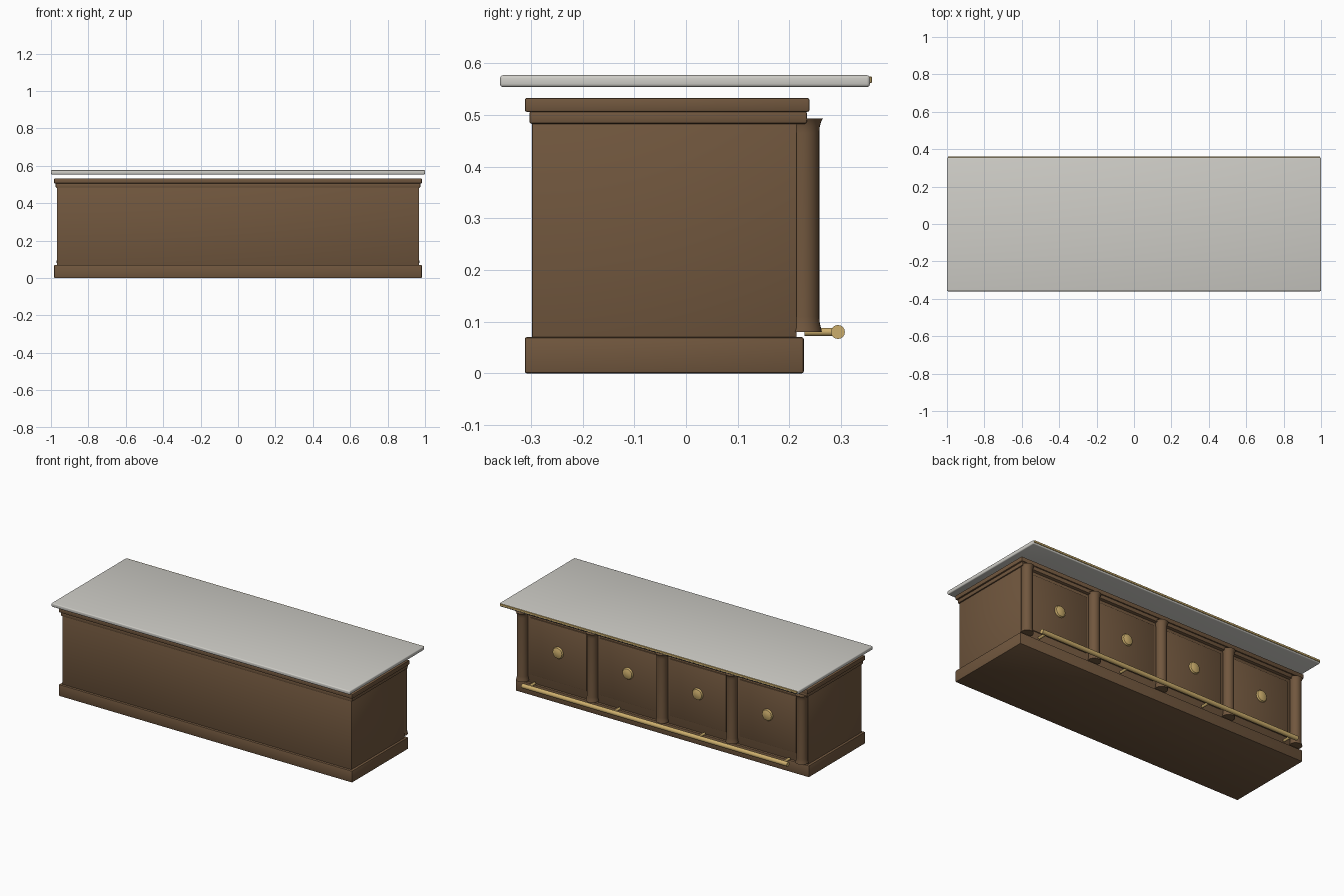
import bpy, bmesh, math
from mathutils import Matrix

if "Cube" in bpy.data.objects:
    bpy.data.objects.remove(bpy.data.objects["Cube"])


def material(name, rgb):
    m = bpy.data.materials.new(name)
    m.diffuse_color = (*rgb, 1)
    m.use_nodes = True
    m.node_tree.nodes["Principled BSDF"].inputs["Base Color"].default_value = m.diffuse_color
    return m


WOOD = material("walnut brown", (0.165, 0.095, 0.048))
STONE = material("pale grey stone", (0.62, 0.61, 0.57))
BRASS = material("brass", (0.60, 0.42, 0.15))


def finish(name, bm, mat):
    bmesh.ops.recalc_face_normals(bm, faces=bm.faces)
    me = bpy.data.meshes.new(name)
    bm.to_mesh(me)
    bm.free()
    me.materials.append(mat)
    ob = bpy.data.objects.new(name, me)
    bpy.context.collection.objects.link(ob)
    bpy.context.view_layer.objects.active = ob
    bpy.ops.object.select_all(action='DESELECT')
    ob.select_set(True)
    bpy.ops.object.shade_smooth_by_angle(angle=math.radians(35))
    return ob


def box(name, x, y, z, mat, bevel=0.0, segments=2):
    """Box from (min, max) ranges with optional rounded edges."""
    bm = bmesh.new()
    bmesh.ops.create_cube(bm, size=1)
    for v in bm.verts:
        for i, (lo, hi) in enumerate((x, y, z)):
            v.co[i] = lo if v.co[i] < 0 else hi
    if bevel:
        bmesh.ops.bevel(bm, geom=bm.edges[:], offset=bevel, segments=segments,
                        profile=0.5, affect='EDGES')
    return finish(name, bm, mat)


def lathe(name, profile, origin, axis, mat, sides=24):
    """Solid of revolution; profile is (radius, height), axis X, Y or Z."""
    bm = bmesh.new()
    rings = [[bm.verts.new((r * math.cos(2 * math.pi * i / sides),
                            r * math.sin(2 * math.pi * i / sides), h))
              for i in range(sides)] for r, h in profile]
    for a, b in zip(rings, rings[1:]):
        for i in range(sides):
            j = (i + 1) % sides
            bm.faces.new((a[i], a[j], b[j], b[i]))
    bm.faces.new(rings[0][::-1])
    bm.faces.new(rings[-1])
    rot = {'X': Matrix.Rotation(math.pi / 2, 4, 'Y'),
           'Y': Matrix.Rotation(-math.pi / 2, 4, 'X'),
           'Z': Matrix.Identity(4)}[axis]
    bm.transform(Matrix.Translation(origin) @ rot)
    return finish(name, bm, mat)


# Cabinet: plinth, body and stepped cornice
box("plinth", (-0.983, 0.983), (-0.312, 0.228), (0, 0.07), WOOD, 0.004)
box("cabinet_body", (-0.968, 0.968), (-0.298, 0.214), (0.065, 0.49), WOOD, 0.002)
box("lower_cornice", (-0.975, 0.975), (-0.303, 0.234), (0.483, 0.507), WOOD, 0.004)
box("upper_cornice", (-0.983, 0.983), (-0.312, 0.239), (0.506, 0.533), WOOD, 0.004)

# Counter slab floating above the cornice, with a brass edge strip
box("counter_top", (-1, 1), (-0.36, 0.356), (0.554, 0.577), STONE, 0.006, 3)
box("edge_strip", (-0.995, 0.995), (0.350, 0.360), (0.562, 0.574), BRASS, 0.001, 1)

# Flared half columns along the back
column = [(0.036, 0.08), (0.035, 0.085), (0.032, 0.097), (0.031, 0.11),
          (0.031, 0.465), (0.032, 0.478), (0.035, 0.488), (0.038, 0.493)]
for i in range(5):
    lathe(f"column_{i + 1}", column, (-0.936 + 0.468 * i, 0.227, 0), 'Z', WOOD)

# Raised panels with round brass bosses between the columns
boss = [(0.035, 0), (0.035, 0.006), (0.031, 0.012), (0.020, 0.016), (0.006, 0.018)]
for i in range(4):
    x = -0.702 + 0.468 * i
    box(f"panel_{i + 1}", (x - 0.19, x + 0.19), (0.205, 0.220), (0.12, 0.465), WOOD, 0.003)
    lathe(f"boss_{i + 1}", boss, (x, 0.218, 0.302), 'Y', BRASS, 16)

# Foot rail on four short brackets
lathe("foot_rail", [(0.0135, -0.89), (0.0135, 0.89)], (0, 0.294, 0.08), 'X', BRASS, 16)
for i in range(4):
    lathe(f"rail_bracket_{i + 1}", [(0.008, 0), (0.008, 0.066)],
          (-0.853 + 0.5687 * i, 0.229, 0.08), 'Y', BRASS, 12)
